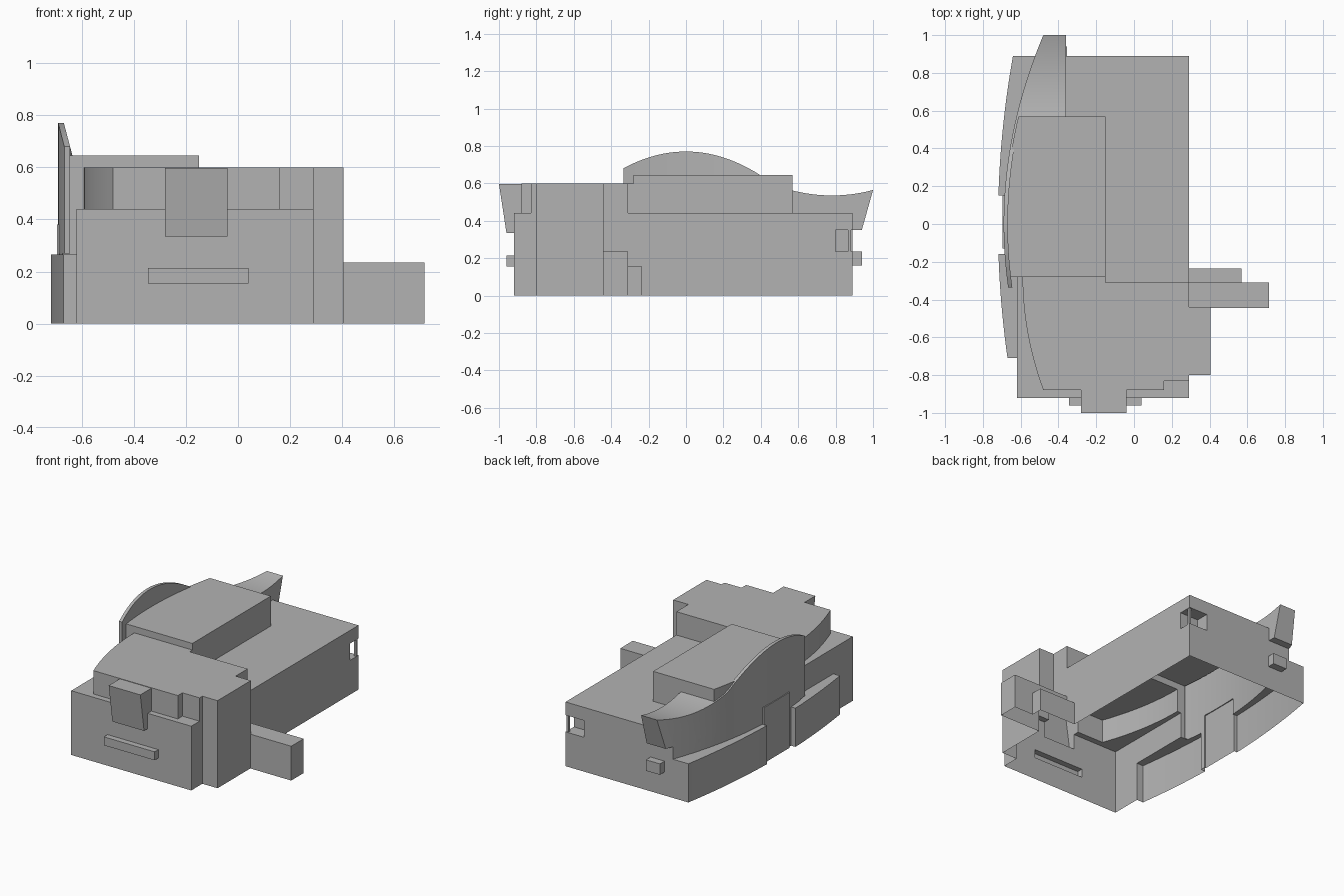
import bpy, bmesh

if "Cube" in bpy.data.objects:
    bpy.data.objects.remove(bpy.data.objects["Cube"], do_unlink=True)

grey = bpy.data.materials.new("light_grey")
grey.use_nodes = True
colour = (0.45, 0.45, 0.45, 1)
grey.diffuse_color = colour
grey.node_tree.nodes["Principled BSDF"].inputs["Base Color"].default_value = colour


def loft(name, sections):
    """Closed solid through rings that have equal vertex counts."""
    bm = bmesh.new()
    rings = [[bm.verts.new(p) for p in s] for s in sections]
    n = len(rings[0])
    for a, b in zip(rings, rings[1:]):
        for i in range(n):
            j = (i + 1) % n
            bm.faces.new((a[i], a[j], b[j], b[i]))
    bm.faces.new(rings[0][::-1])
    bm.faces.new(rings[-1])
    bmesh.ops.recalc_face_normals(bm, faces=bm.faces)
    mesh = bpy.data.meshes.new(name)
    bm.to_mesh(mesh)
    bm.free()
    mesh.materials.append(grey)
    ob = bpy.data.objects.new(name, mesh)
    bpy.context.collection.objects.link(ob)
    return ob


def prism(name, outline, z0, z1):
    return loft(name, [[(x, y, z) for x, y in outline] for z in (z0, z1)])


def box(name, x0, x1, y0, y1, z0, z1):
    return prism(name, [(x0, y0), (x1, y0), (x1, y1), (x0, y1)], z0, z1)


def span(a, b, n=20):
    return [a + (b - a) * i / n for i in range(n + 1)]


def sail_x(y):
    return -0.69 + 0.21 * y * y


def bump_x(y):
    return -0.72 + 0.1 * y * y


def sail_top(y):
    crest = 0.77 - 0.8 * y * y
    return max(crest, 0.535 + 0.6 * (y - 0.78) ** 2) if y > 0.3 else crest


# Main hall, curved along its right-hand side
hall = prism("building_shell", [(-0.62, -0.92), (0.29, -0.92), (0.29, 0.89)]
             + [(sail_x(y), y) for y in span(0.89, -0.28)] + [(-0.62, -0.28)], 0, 0.44)
parts = []

# Low curved side aisles
for name, y0, y1 in (("front_aisle", -0.71, -0.16), ("back_aisle", 0.15, 0.89)):
    parts.append(prism(name, [(-0.45, y0), (-0.45, y1)]
                       + [(bump_x(y), y) for y in span(y1, y0)], 0, 0.265))
parts.append(box("side_porch", -0.695, -0.5, -0.13, 0.15, 0, 0.38))

# Upper front storey with one curved side and stepped front
curve = [(-0.59 + 0.11 * ((y + 0.28) / 0.6) ** 2, y) for y in span(-0.27, -0.88, 14)]
parts.append(prism("upper_storey", curve + [
    (0.16, -0.88), (0.16, -0.83), (0.29, -0.83), (0.29, -0.31),
    (-0.15, -0.31), (-0.15, -0.27)], 0.3, 0.6))

# Raised roof over the hall
parts.append(prism("raised_roof", [(-0.15, -0.28), (-0.15, 0.57)]
                   + [(sail_x(y) + 0.01, y) for y in span(0.57, -0.28)], 0.2, 0.645))

# Curved sail wall rising along the side
parts.append(loft("sail_wall", [
    [(sail_x(y), y, 0.27), (sail_x(y) + 0.022, y, 0.27),
     (sail_x(y) + 0.022, y, sail_top(y)), (sail_x(y), y, sail_top(y))]
    for y in span(-0.335, 0.58, 30)]))

# Sweeping tail with a raked end
tail = []
for y in span(0.57, 1.0, 14):
    low = 0.57 + (y - 0.57) * 0.37 / 0.43
    tail.append([(sail_x(low), low, 0.35), (-0.36, low, 0.35),
                 (-0.36, y, sail_top(y)), (sail_x(y), y, sail_top(y))])
parts.append(loft("sail_tail", tail))

# Raked bay on the front
bay = [(-0.85, 0.335), (-0.96, 0.335), (-1.0, 0.597), (-0.85, 0.597)]
parts.append(loft("front_bay", [[(x, y, z) for y, z in bay] for x in (-0.28, -0.04)]))

# Tower, side wings and small ledges
for args in (("tower", 0.2, 0.405, -0.8, -0.44, 0, 0.6),
             ("long_wing", 0.2, 0.715, -0.445, -0.31, 0, 0.235),
             ("short_wing", 0.2, 0.57, -0.35, -0.235, 0, 0.155),
             ("front_balcony", -0.345, 0.04, -0.96, -0.88, 0.155, 0.213),
             ("back_ledge", -0.46, -0.355, 0.85, 0.94, 0.16, 0.235)):
    parts.append(box(*args))

# Join the masses, then cut the corner window
window = box("corner_window_cutter", 0.15, 0.35, 0.8, 0.95, 0.235, 0.35)
window.hide_render = True
for ob in parts + [window]:
    mod = hall.modifiers.new(ob.name, "BOOLEAN")
    mod.operation = "DIFFERENCE" if ob is window else "UNION"
    mod.solver = "EXACT"
    mod.object = ob
bpy.context.view_layer.update()
joined = bpy.data.meshes.new_from_object(
    hall.evaluated_get(bpy.context.evaluated_depsgraph_get()))
hall.modifiers.clear()
hall.data = joined
for ob in parts + [window]:
    bpy.data.objects.remove(ob, do_unlink=True)

# Open underside
bm = bmesh.new()
bm.from_mesh(joined)
floor = [f for f in bm.faces if all(v.co.z < 0.001 for v in f.verts)]
bmesh.ops.delete(bm, geom=floor, context="FACES")
bm.to_mesh(joined)
bm.free()

# Post at the corner window
box("corner_post", 0.272, 0.288, 0.866, 0.882, 0.235, 0.35)

bpy.ops.object.select_all(action="DESELECT")
hall.select_set(True)
bpy.context.view_layer.objects.active = hall
bpy.ops.object.shade_smooth_by_angle()
